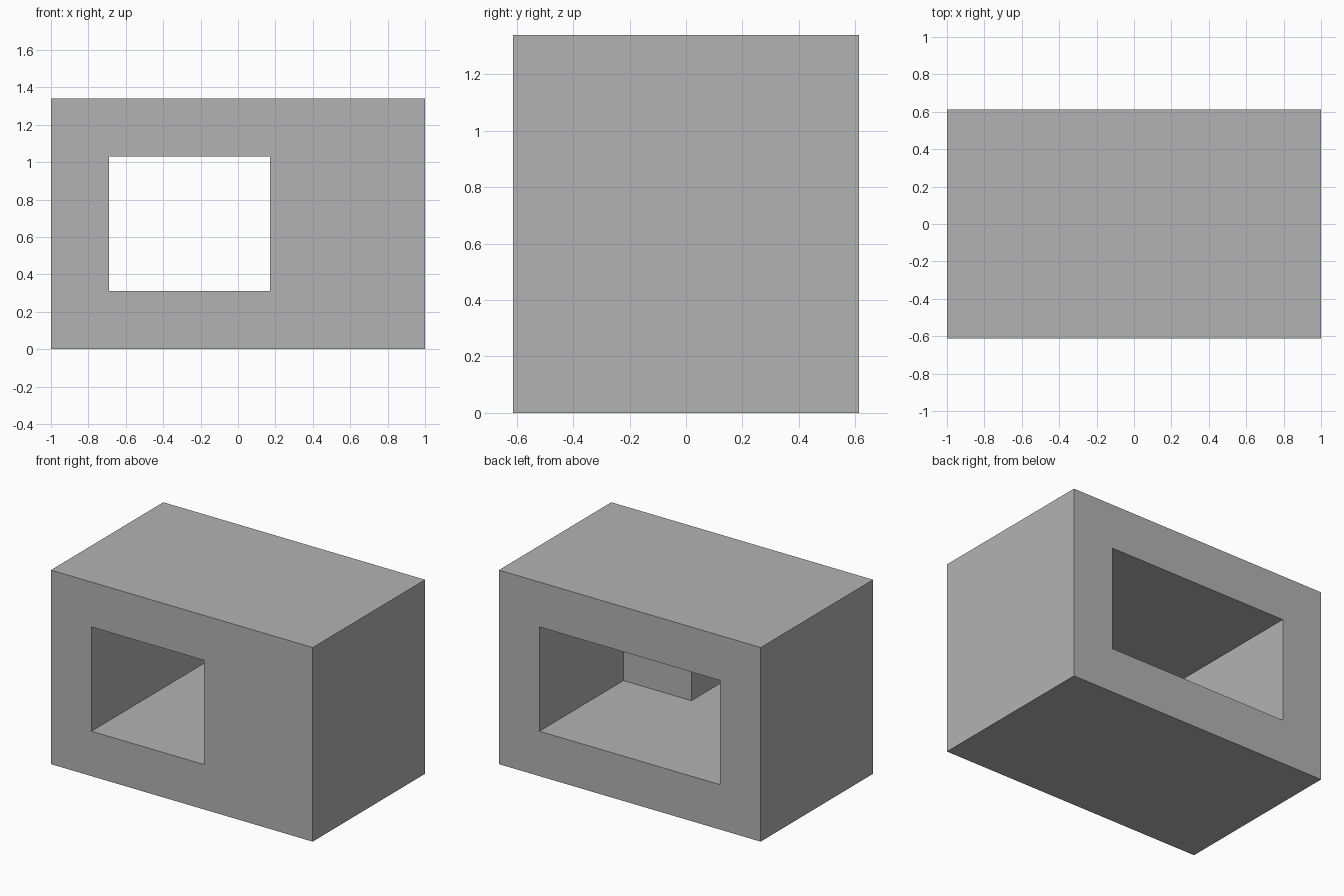
import bpy
import bmesh

cube = bpy.data.objects.get("Cube")
if cube:
    bpy.data.objects.remove(cube, do_unlink=True)

HALF_W, HALF_D, HEIGHT = 1.0, 0.613, 1.34
WALL = 0.31
INNER = HALF_W - WALL      # half width of the rear opening
FRONT_EDGE = 0.17          # right-hand edge of the narrower front opening
STEP = WALL - HALF_D       # inner face of the front wall
OVER = 0.2                 # how far the cutter passes the shell

grey = bpy.data.materials.new("light_grey")
grey.use_nodes = True
colour = (0.45, 0.45, 0.45, 1)
grey.diffuse_color = colour
bsdf = next(n for n in grey.node_tree.nodes if n.type == "BSDF_PRINCIPLED")
bsdf.inputs["Base Color"].default_value = colour


def prism(name, plan, z0, z1):
    """Extrude a plan outline from z0 up to z1."""
    bm = bmesh.new()
    face = bm.faces.new([bm.verts.new((x, y, z0)) for x, y in plan])
    out = bmesh.ops.extrude_face_region(bm, geom=[face])
    top = [v for v in out["geom"] if isinstance(v, bmesh.types.BMVert)]
    bmesh.ops.translate(bm, verts=top, vec=(0, 0, z1 - z0))
    bmesh.ops.recalc_face_normals(bm, faces=bm.faces)
    mesh = bpy.data.meshes.new(name)
    bm.to_mesh(mesh)
    bm.free()
    mesh.materials.append(grey)
    obj = bpy.data.objects.new(name, mesh)
    bpy.context.collection.objects.link(obj)
    return obj


# Solid outer block
block = prism("hollow_block", [(-HALF_W, -HALF_D), (HALF_W, -HALF_D),
                               (HALF_W, HALF_D), (-HALF_W, HALF_D)], 0, HEIGHT)

# Stepped tunnel: narrow at the front, wide at the back
front, back = -HALF_D - OVER, HALF_D + OVER
tunnel = prism("tunnel_cutter", [(-INNER, front), (FRONT_EDGE, front),
                                 (FRONT_EDGE, STEP), (INNER, STEP),
                                 (INNER, back), (-INNER, back)],
               WALL, HEIGHT - WALL)
tunnel.hide_render = True

# Cut the tunnel, then discard the cutter
cut = block.modifiers.new("tunnel", "BOOLEAN")
cut.operation = "DIFFERENCE"
cut.solver = "EXACT"
cut.object = tunnel
bpy.context.view_layer.objects.active = block
bpy.ops.object.modifier_apply(modifier=cut.name)
bpy.data.objects.remove(tunnel, do_unlink=True)
